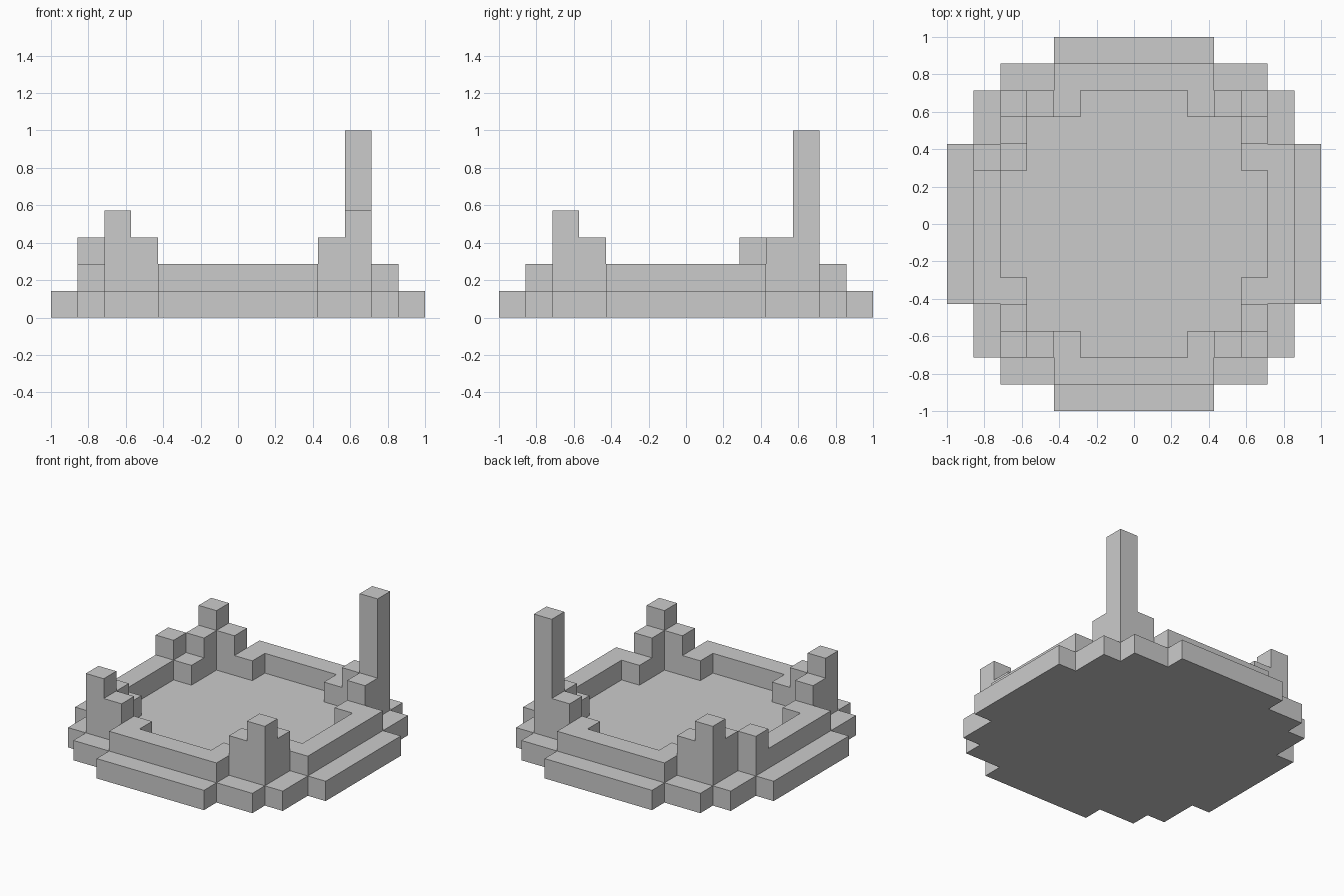
import bpy, bmesh

if "Cube" in bpy.data.objects:
    bpy.data.objects.remove(bpy.data.objects["Cube"])

U = 1 / 7  # one block of the grid


def build(name, bm):
    bmesh.ops.scale(bm, vec=(U, U, U), verts=bm.verts)
    bmesh.ops.recalc_face_normals(bm, faces=bm.faces)
    mesh = bpy.data.meshes.new(name)
    bm.to_mesh(mesh)
    bm.free()
    bpy.context.collection.objects.link(bpy.data.objects.new(name, mesh))


def full_outline(quarter):
    """Mirror a +x +y quarter outline into a closed loop."""
    back = quarter[::-1]
    return (quarter + [(-x, y) for x, y in back]
            + [(-x, -y) for x, y in quarter] + [(x, -y) for x, y in back])


def prism(name, outline, z0, z1, hole=None):
    """Extrude an outline; a hole needs as many points as the outline."""
    bm = bmesh.new()
    n = len(outline)

    def loop(points, z):
        return [bm.verts.new((x, y, z)) for x, y in points]

    def bridge(a, b):
        for i in range(n):
            j = (i + 1) % n
            bm.faces.new((a[i], a[j], b[j], b[i]))

    low, high = loop(outline, z0), loop(outline, z1)
    bridge(low, high)
    if hole:
        hole_low, hole_high = loop(hole, z0), loop(hole, z1)
        bridge(high, hole_high)
        bridge(hole_high, hole_low)
        bridge(hole_low, low)
    else:
        bm.faces.new(low)
        bm.faces.new(high)
    build(name, bm)


def rect(x0, x1, y0, y1):
    return [(x0, y0), (x1, y0), (x1, y1), (x0, y1)]


# Stepped round base slab
prism("base", full_outline([(7, 3), (6, 3), (6, 5), (5, 5), (5, 6), (3, 6), (3, 7)]), 0, 1)

# Raised rim, one block wide
rim = [(6, 3), (5, 3), (5, 5), (3, 5), (3, 6)]
prism("rim", full_outline(rim), 1, 2,
      hole=full_outline([(x - 1, y - 1) for x, y in rim]))

# Corner posts: L-shaped shoulder with a column; the back right one is intact
shoulder = [(5, 5), (3, 5), (3, 4), (4, 4), (4, 3), (5, 3)]
for side, sx in (("left", -1), ("right", 1)):
    for end, sy in (("front", -1), ("back", 1)):
        prism(f"{end}_{side}_shoulder", [(x * sx, y * sy) for x, y in shoulder], 2, 3)
        top = 7 if sx == sy == 1 else 4
        prism(f"{end}_{side}_column", [(x * sx, y * sy) for x, y in rect(4, 5, 4, 5)], 3, top)

# Loose block on the left rim
prism("rim_block", rect(-6, -5, 2, 3), 2, 3)
